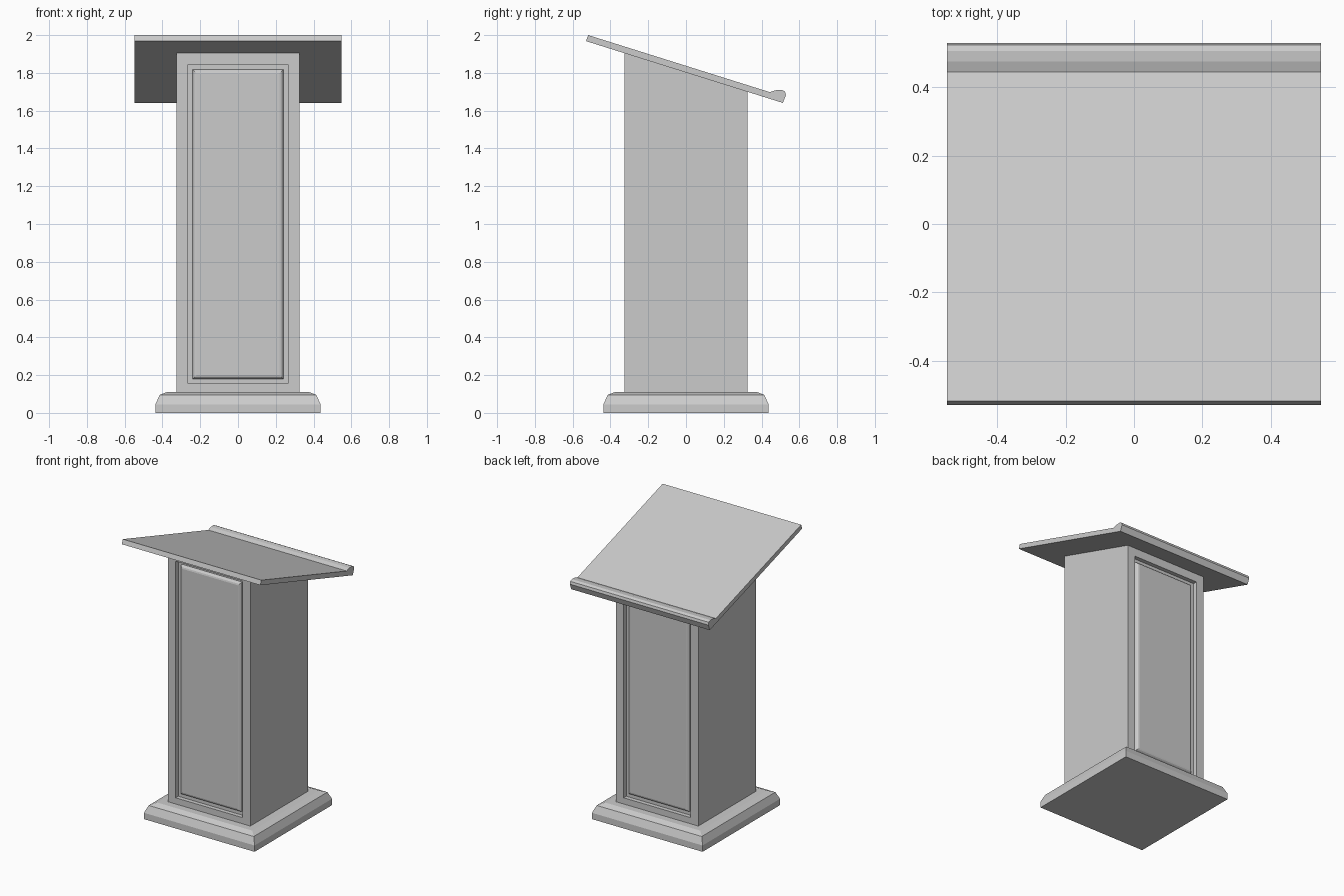
import bpy, bmesh

if "Cube" in bpy.data.objects:
    bpy.data.objects.remove(bpy.data.objects["Cube"])


def finish(name, bm, smooth_angle=None):
    bmesh.ops.recalc_face_normals(bm, faces=bm.faces)
    me = bpy.data.meshes.new(name)
    bm.to_mesh(me)
    bm.free()
    ob = bpy.data.objects.new(name, me)
    bpy.context.collection.objects.link(ob)
    if smooth_angle:
        bpy.context.view_layer.objects.active = ob
        ob.select_set(True)
        bpy.ops.object.shade_smooth_by_angle(angle=smooth_angle)
        ob.select_set(False)
    return ob


def square_ring(bm, r, z):
    return [bm.verts.new((x * r, y * r, z))
            for x, y in ((-1, -1), (1, -1), (1, 1), (-1, 1))]


# Stepped plinth: stacked square rings
bm = bmesh.new()
rings = [square_ring(bm, r, z) for r, z in
         ((0.437, 0), (0.437, 0.045), (0.415, 0.095), (0.375, 0.111))]
for a, b in zip(rings, rings[1:]):
    for i in range(4):
        j = (i + 1) % 4
        bm.faces.new((a[i], a[j], b[j], b[i]))
bm.faces.new(rings[0][::-1])
bm.faces.new(rings[-1])
finish("plinth", bm)

# Column with sloping top and a raised panel set into the front and back
HALF = 0.325
bm = bmesh.new()
bmesh.ops.create_cube(bm, size=2 * HALF)
for v in bm.verts:
    if v.co.z < 0:
        v.co.z = 0.095
    else:
        v.co.z = 1.802 - 0.314 * v.co.y
bm.normal_update()
panels = [f for f in bm.faces if abs(f.normal.y) > 0.9]
# (inset width, depth along normal): frame, recess wall, groove, raised edge
for width, depth in ((0.06, 0), (0, -0.03), (0.025, 0),
                     (0.004, 0.010), (0.007, 0.007), (0.010, 0.003)):
    bmesh.ops.inset_individual(bm, faces=panels, thickness=width, depth=depth,
                               use_even_offset=True)
    bm.normal_update()
finish("column", bm)

# Sloped reading desk with a book ledge, extruded from its side profile
PROFILE = ((-0.518, 2.0), (-0.529, 1.968), (0.513, 1.641), (0.529, 1.683),
           (0.524, 1.701), (0.506, 1.710), (0.475, 1.708), (0.444, 1.698))
bm = bmesh.new()
side = bm.faces.new([bm.verts.new((-0.547, y, z)) for y, z in PROFILE])
ext = bmesh.ops.extrude_face_region(bm, geom=[side], use_keep_orig=True)
bmesh.ops.translate(bm, vec=(1.094, 0, 0),
                    verts=[g for g in ext["geom"] if isinstance(g, bmesh.types.BMVert)])
finish("reading_desk", bm)
